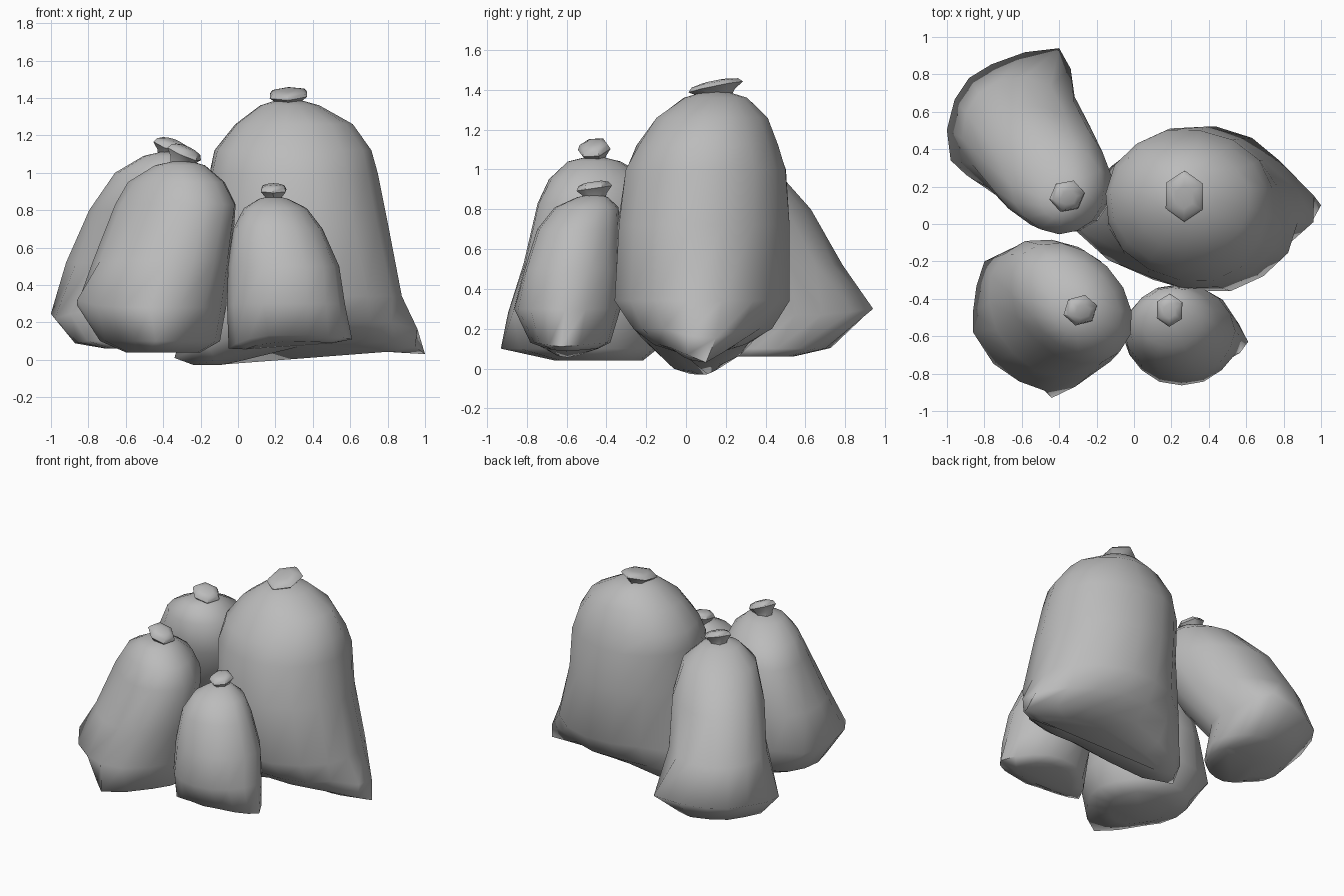
import bpy, bmesh, math, random
from mathutils import Vector, Matrix

random.seed(4)
cube = bpy.data.objects.get("Cube")
if cube:
    bpy.data.objects.remove(cube, do_unlink=True)

GREY = (0.5, 0.5, 0.5, 1)
cloth = bpy.data.materials.new("grey_cloth")
cloth.use_nodes = True
cloth.diffuse_color = GREY
cloth.node_tree.nodes["Principled BSDF"].inputs["Base Color"].default_value = GREY


def loft(bm, rings):
    """Skin a stack of vertex rings and cap both ends."""
    for low, high in zip(rings, rings[1:]):
        n = len(low)
        for i in range(n):
            j = (i + 1) % n
            bm.faces.new((low[i], low[j], high[j], high[i]))
    bm.faces.new(rings[0][::-1])
    bm.faces.new(rings[-1])


def finish(bm, name, limit):
    bmesh.ops.recalc_face_normals(bm, faces=bm.faces)
    mesh = bpy.data.meshes.new(name)
    bm.to_mesh(mesh)
    bm.free()
    mesh.materials.append(cloth)
    obj = bpy.data.objects.new(name, mesh)
    bpy.context.collection.objects.link(obj)
    bpy.ops.object.select_all(action='DESELECT')
    obj.select_set(True)
    bpy.context.view_layer.objects.active = obj
    bpy.ops.object.shade_smooth_by_angle(angle=math.radians(limit))


def bag(name, rings, corners, turn=0, sides=16):
    """Sack from oval rings (x, y, z, rx, ry), corners (x, y, z, reach) tugged out."""
    bm = bmesh.new()
    rot = Matrix.Rotation(math.radians(turn), 3, 'Z')
    stack = []
    for x, y, z, rx, ry in rings:
        ring = []
        for i in range(sides):
            a = math.tau * i / sides
            p = rot @ Vector((rx * math.cos(a), ry * math.sin(a), 0))
            p *= random.uniform(0.98, 1.02)
            ring.append(bm.verts.new(p + Vector((x, y, z))))
        stack.append(ring)
    loft(bm, stack)
    for *spot, reach in corners:
        c = Vector(spot)
        near = min(bm.verts, key=lambda v: (v.co - c).length)
        start, pull = near.co.copy(), c - near.co
        for v in bm.verts:
            w = max(0, 1 - (v.co - start).length / reach)
            v.co += pull * w
    finish(bm, name, 75)


def knot(name, centre, rx, ry, h, tilt_x, tilt_y, turn):
    """Tied top: narrow neck flaring to a faceted bulge with a blunt crown."""
    bm = bmesh.new()
    rot = Matrix.Rotation(tilt_y, 3, 'Y') @ Matrix.Rotation(tilt_x, 3, 'X')
    stack = []
    for z, s in ((-1.1, 0.5), (-0.5, 0.65), (0.1, 1), (0.5, 0.85), (0.7, 0.45)):
        ring = []
        for i in range(6):
            a = math.tau * i / 6 + turn
            p = Vector((rx * s * math.cos(a), ry * s * math.sin(a), z * h))
            ring.append(bm.verts.new(rot @ p + Vector(centre)))
        stack.append(ring)
    loft(bm, stack)
    finish(bm, name, 50)


# Large bag, its base narrowing to a seam between two corners
bag("large_bag", [
    (.38, .07, .08, .36, .1), (.39, .07, .12, .46, .23), (.39, .08, .2, .5, .35),
    (.38, .08, .34, .51, .445), (.32, .09, .72, .48, .43), (.3, .1, 1, .46, .405),
    (.295, .11, 1.12, .43, .36), (.3, .13, 1.26, .32, .28),
    (.28, .15, 1.36, .16, .16), (.27, .15, 1.39, .06, .06)],
    [(1, .1, .03, .22), (-.34, -.01, .01, .45)], turn=-8)
knot("large_knot", (.27, .15, 1.41), .115, .14, .05, .2, -.05, .5)

# Leaning bag at the back
bag("back_bag", [
    (-.52, .35, .06, .22, .15), (-.58, .43, .1, .31, .26), (-.64, .54, .27, .36, .34),
    (-.55, .42, .52, .325, .4), (-.46, .29, .8, .3, .38), (-.41, .2, 1, .24, .26),
    (-.38, .15, 1.09, .13, .12), (-.37, .14, 1.11, .05, .05)],
    [(-.4, .94, .3, .26), (-.98, .34, .22, .26)], turn=45)
knot("back_knot", (-.36, .15, 1.135), .1, .09, .06, .2, .3, .2)

# Medium bag at the front
bag("front_bag", [
    (-.4, -.42, .04, .2, .2), (-.42, -.46, .1, .31, .33), (-.46, -.48, .28, .4, .39),
    (-.41, -.45, .53, .34, .4), (-.34, -.42, .83, .275, .37), (-.33, -.43, .95, .22, .29),
    (-.31, -.46, 1.04, .13, .14), (-.3, -.46, 1.06, .05, .05)],
    [(-.86, -.58, .32, .22), (-.44, -.93, .1, .25), (-.8, -.2, .27, .22)], turn=45)
knot("front_knot", (-.29, -.46, 1.095), .1, .085, .065, .15, .4, .3)

# Small bag
bag("small_bag", [
    (.27, -.57, .1, .2, .13), (.27, -.58, .13, .28, .2), (.255, -.595, .3, .305, .265),
    (.245, -.57, .5, .295, .245), (.21, -.54, .7, .24, .21), (.2, -.5, .81, .17, .16),
    (.19, -.47, .86, .08, .08), (.19, -.46, .87, .04, .04)],
    [(.61, -.63, .11, .22), (-.05, -.62, .06, .22)])
knot("small_knot", (.19, -.46, .9), .078, .09, .055, .15, 0, .5)
